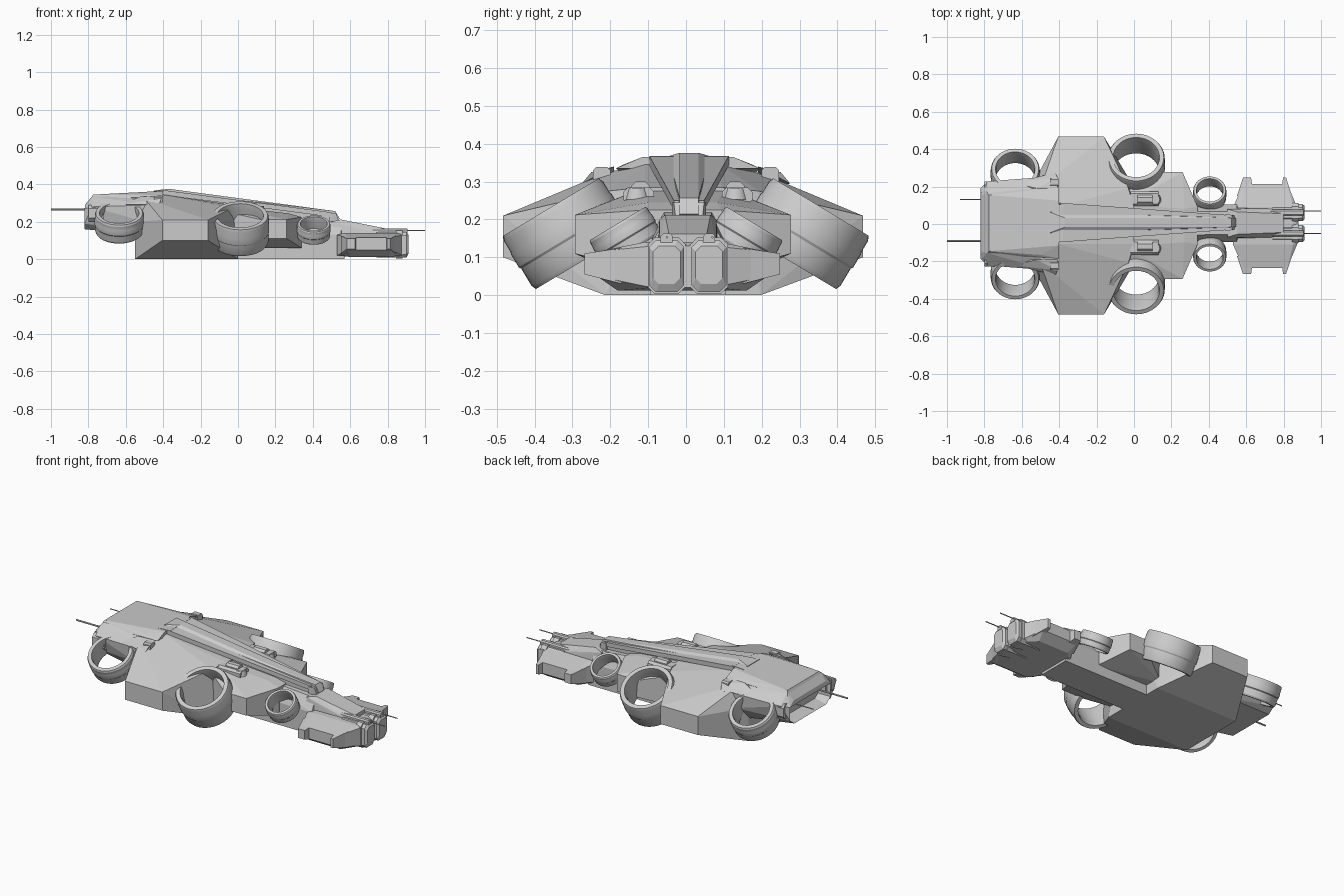
import bpy
import bmesh
import math
from mathutils import Matrix, Vector

cube = bpy.data.objects.get("Cube")
if cube:
    bpy.data.objects.remove(cube, do_unlink=True)

TILT = math.radians(31)


def finish(name, bm, smooth=False):
    bmesh.ops.recalc_face_normals(bm, faces=bm.faces)
    mesh = bpy.data.meshes.new(name)
    bm.to_mesh(mesh)
    bm.free()
    obj = bpy.data.objects.new(name, mesh)
    bpy.context.collection.objects.link(obj)
    if smooth:
        bpy.ops.object.select_all(action='DESELECT')
        obj.select_set(True)
        bpy.context.view_layer.objects.active = obj
        bpy.ops.object.shade_smooth_by_angle(angle=math.radians(25))
    return obj


def shell(points):
    """Flat-faced convex block around the given corner points."""
    bm = bmesh.new()
    for p in points:
        bm.verts.new(p)
    out = bmesh.ops.convex_hull(bm, input=bm.verts)
    loose = [v for v in bm.verts if not v.link_faces]
    bmesh.ops.delete(bm, geom=loose, context='VERTS')
    bmesh.ops.dissolve_limit(bm, angle_limit=0.02, verts=bm.verts, edges=bm.edges)
    bmesh.ops.recalc_face_normals(bm, faces=bm.faces)
    return bm


def centred(half, cy=0.0):
    """Mirror half-width corners across the keel line."""
    return [(x, cy + s * y, z) for x, y, z in half for s in (1, -1)]


def body(name, half, cy=0.0):
    return finish(name, shell(centred(half, cy)))


def pair(name, points, cy=0.0):
    for side, word in ((1, "left"), (-1, "right")):
        finish(f"{word}_{name}", shell([(x, cy + side * y, z) for x, y, z in points]))


def box(x0, x1, y0, y1, z0, z1, c=0.0):
    """Corners of a block, with chamfered long edges when c is set."""
    sect = [(y0 + c, z0), (y1 - c, z0), (y0 + c, z1), (y1 - c, z1),
            (y0, z0 + c), (y1, z0 + c), (y0, z1 - c), (y1, z1 - c)]
    return [(x, y, z) for x in (x0, x1) for y, z in sect]


def rod(name, x0, x1, y, z, r=0.003):
    bm = bmesh.new()
    turn = Matrix.Translation(((x0 + x1) / 2, y, z)) @ Matrix.Rotation(math.pi / 2, 4, 'Y')
    bmesh.ops.create_cone(bm, cap_ends=True, segments=8, radius1=r, radius2=r,
                          depth=x1 - x0, matrix=turn)
    finish(name, bm)


# Tilted, open thruster rings
RING = [(.80, .5), (.95, .5), (.985, .42), (.985, .22), (1, .18), (1, -.06),
        (.975, -.1), (.975, -.42), (.94, -.5), (.80, -.5), (.77, -.3), (.79, 0), (.77, .3)]


def ring(name, x, y, z, radius, height):
    for side, word in ((1, "left"), (-1, "right")):
        bm = bmesh.new()
        verts = [bm.verts.new((r * radius, 0, h * height)) for r, h in RING]
        edges = [bm.edges.new((verts[i - 1], verts[i])) for i in range(len(verts))]
        bmesh.ops.spin(bm, geom=verts + edges, cent=(0, 0, 0), axis=(0, 0, 1),
                       angle=math.tau, steps=48, use_duplicate=False)
        bmesh.ops.remove_doubles(bm, verts=bm.verts, dist=0.0002)
        bm.transform(Matrix.Translation((x, side * y, z)) @ Matrix.Rotation(-side * TILT, 4, 'X'))
        finish(f"{word}_{name}", bm, smooth=True)


ring("rear_thruster_ring", -.635, .265, .197, .132, .116)
ring("main_thruster_ring", .012, .314, .162, .155, .165)
ring("small_thruster_ring", .405, .16, .155, .09, .08)

# Wide main hull
body("main_hull", [(-.55, .205, 0), (0, .205, 0), (-.55, .205, .2), (-.405, .475, .1),
                   (-.16, .475, .1), (-.405, .475, .21), (-.16, .475, .21),
                   (-.5, .2, .325), (-.03, .2, .275), (-.4, .1, .345), (0, .1, .285)], -.008)

# Middle hull and neck
body("middle_hull", [(-.05, .18, .06), (.06, .19, .1), (.12, .285, .11), (.26, .285, .11),
                     (.34, .1, .06), (-.05, .18, .25), (.06, .19, .25), (.12, .285, .212),
                     (.26, .285, .212), (.34, .1, .225), (-.05, .11, .28), (.27, .09, .245)], -.008)
body("neck", [(-.05, .1, 0), (.57, .1, 0), (-.05, .1, .14), (.55, .1, .13),
              (.2, .065, .23), (.55, .06, .2)], .005)

# Rear hull with recessed stern
bm = shell(centred([(-.82, .15, .16), (-.82, .19, .19), (-.82, .19, .27), (-.815, .15, .295),
                    (-.5, .19, .13), (-.5, .24, .2), (-.78, .225, .28), (-.78, .16, .335),
                    (-.46, .25, .29), (-.46, .16, .34)], .003))
stern = min(bm.faces, key=lambda f: f.normal.x)
bmesh.ops.inset_individual(bm, faces=[stern], thickness=.02)
bmesh.ops.translate(bm, verts=stern.verts, vec=Vector((.07, 0, 0)))
finish("rear_hull", bm)

# Rear deck armour
body("rear_deck", [(-.79, .17, .32), (-.775, .15, .345), (-.5, .17, .345), (-.47, .18, .325),
                   (-.4, .19, .335), (-.4, .12, .365), (-.47, .11, .362)], .005)
body("deck_cap", [(-.6, .09, .34), (-.44, .1, .365), (-.38, .1, .368), (-.38, .1, .34)], .005)
pair("shoulder_plate", [(-.64, .19, .28), (-.64, .22, .29), (-.5, .25, .29), (-.42, .275, .295),
                        (-.41, .25, .325), (-.41, .19, .34), (-.52, .19, .335)])
pair("shoulder_tab", box(-.45, -.405, .2, .245, .29, .338, .008))
pair("stern_cheek", box(-.8, -.72, .17, .228, .2, .29, .02))

# Dorsal spine
body("spine_keel", [(-.35, .075, .3), (-.35, .075, .345), (.5, .03, .17), (.5, .03, .24)], .005)
body("spine_plate", [(-.4, .105, .343), (-.39, .105, .368), (.5, .04, .225), (.5, .04, .25)], .008)
body("spine_ridge", [(-.45, .06, .352), (-.45, .055, .367), (-.37, .025, .376),
                     (.52, .025, .257), (.545, .025, .215), (.5, .025, .2)], .008)
body("spine_tip", [(.49, .045, .2), (.49, .045, .245), (.525, .04, .245), (.54, .035, .2)], .008)

# Small machinery beside the spine
pair("machinery_base", box(-.02, .13, .09, .17, .24, .285, .012), .005)
pair("machinery_block", box(.02, .1, .1, .15, .26, .3, .012), .005)
for side, word in ((1, "left"), (-1, "right")):
    bm = bmesh.new()
    bmesh.ops.create_cone(bm, cap_ends=True, segments=16, radius1=.035, radius2=.028,
                          depth=.03, matrix=Matrix.Translation((.11, side * .13, .268)))
    finish(f"{word}_machinery_drum", bm, smooth=True)

# Nose body with notched sides
body("nose", [(.53, .1, .02), (.53, .1, .13), (.585, .225, .05), (.585, .225, .115),
              (.82, .225, .05), (.82, .225, .115), (.6, .17, .012), (.8, .17, .012),
              (.57, .1, .14), (.85, .1, .14), (.88, .08, .02), (.88, .08, .13)], -.01)
for name, xs in (("rear", (.55, .583, .626, .64)), ("front", (.785, .797, .813, .845))):
    a, b, c, d = xs
    pair(f"{name}_nose_prong", [(a, .16, .03), (a, .16, .125), (d, .16, .03), (d, .16, .125),
                                (b, .258, .055), (b, .258, .11), (c, .258, .055), (c, .258, .11)], -.01)
body("nose_fairing", [(.5, .085, .1), (.5, .075, .2), (.55, .06, .212), (.58, .055, .205),
                      (.8, .05, .162), (.8, .075, .13), (.8, .08, .1)], .005)

# Twin bow pods and aerials
pair("bow_pod", [(x, y, z) for x, y, z in box(.74, .9, .01, .102, .008, .145, .018)]
     + box(.76, .912, .02, .092, .03, .13, .015), .005)
pair("bow_pod_band", box(.845, .88, .006, .106, .004, .152, .018), .005)
pair("bow_pod_crest", box(.72, .905, .04, .072, .12, .163, .007), .005)
rod("left_bow_aerial", .88, 1, .07, .153)
rod("right_bow_aerial", .88, 1, -.05, .153)
rod("left_stern_aerial", -.93, -.74, .13, .265)
rod("right_stern_aerial", -1, -.74, -.09, .265, .005)
